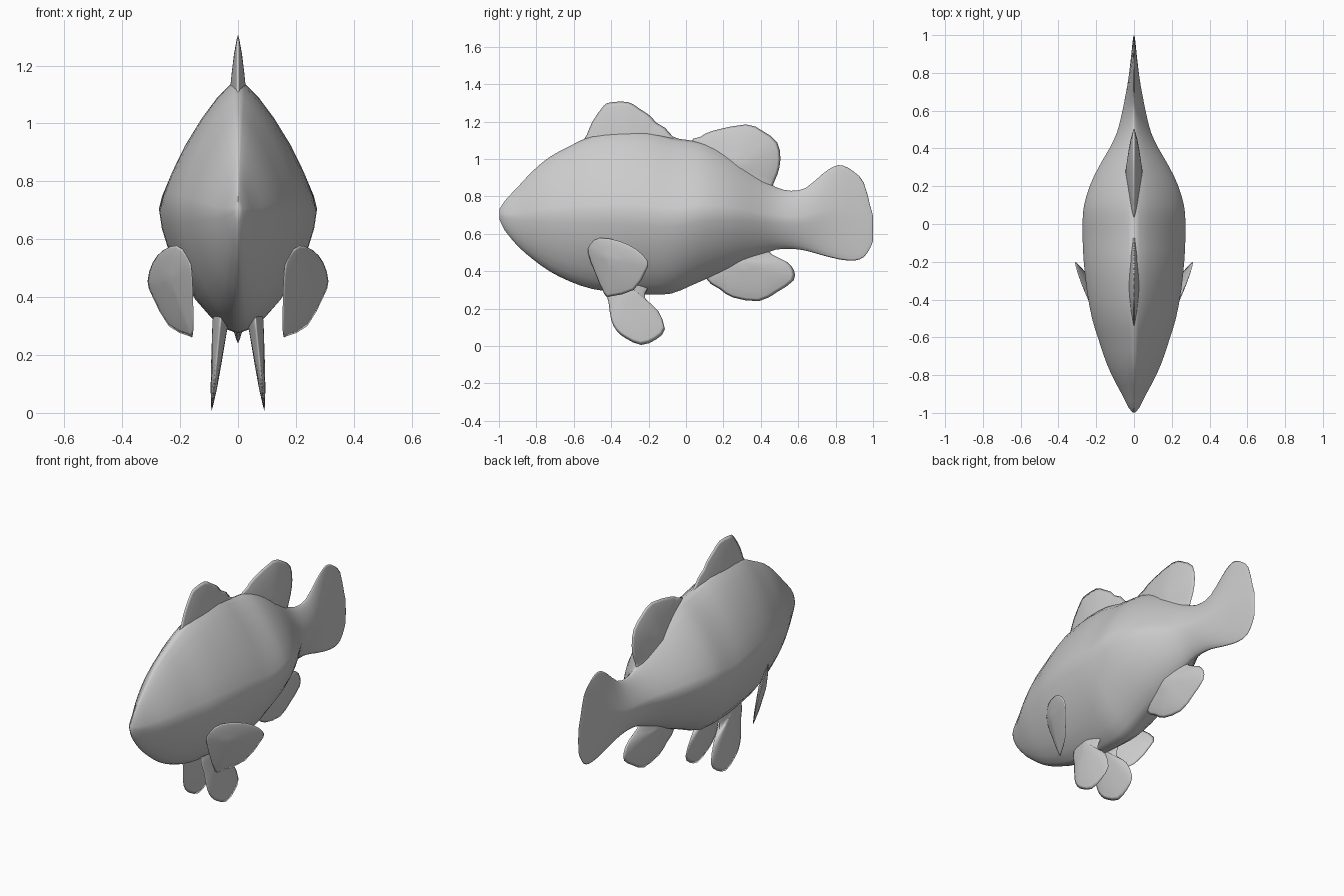
import bpy, bmesh, math

if "Cube" in bpy.data.objects:
    bpy.data.objects.remove(bpy.data.objects["Cube"])

grey = bpy.data.materials.new("fish grey")
grey.diffuse_color = (0.6, 0.6, 0.6, 1)
grey.use_nodes = True
grey.node_tree.nodes["Principled BSDF"].inputs["Base Color"].default_value = grey.diffuse_color


def finish(bm, name):
    bmesh.ops.recalc_face_normals(bm, faces=bm.faces[:])
    me = bpy.data.meshes.new(name)
    bm.to_mesh(me)
    bm.free()
    me.materials.append(grey)
    for p in me.polygons:
        p.use_smooth = True
    ob = bpy.data.objects.new(name, me)
    bpy.context.collection.objects.link(ob)
    return ob


def smooth_path(pts, n, closed=False):
    """Catmull-Rom points through pts."""
    out, m = [], len(pts)
    for i in range(m if closed else m - 1):
        if closed:
            q = [pts[(i + k) % m] for k in (-1, 0, 1, 2)]
        else:
            q = [pts[min(max(i + k, 0), m - 1)] for k in (-1, 0, 1, 2)]
        for j in range(n):
            t = j / n
            out.append(tuple(0.5 * (2 * b + (c - a) * t + (2 * a - 5 * b + 4 * c - d) * t * t
                                    + (3 * b - a - 3 * c + d) * t ** 3) for a, b, c, d in zip(*q)))
    if not closed:
        out.append(pts[-1])
    return out


# Body and tail: stations of (y, top z, bottom z, half width)
stations = [
    (-0.998, .73, .68, .006), (-.97, .775, .62, .03), (-.9, .85, .535, .065), (-.82, .935, .465, .108),
    (-.73, 1.01, .40, .148), (-.62, 1.07, .345, .185), (-.5, 1.125, .305, .222), (-.35, 1.15, .285, .25),
    (-.2, 1.145, .275, .266), (-.08, 1.115, .28, .272), (.02, 1.10, .32, .272), (.1, 1.085, .355, .264),
    (.2, 1.04, .395, .235), (.3, .975, .44, .188), (.4, .90, .485, .13), (.48, .85, .515, .092),
    (.56, .83, .52, .07), (.64, .845, .51, .053), (.73, .92, .485, .036), (.79, .96, .47, .027),
    (.84, .965, .46, .021), (.9, .93, .457, .014), (.95, .875, .475, .009), (.985, .75, .525, .005),
    (.999, .70, .56, .002)]
N = 28
bm = bmesh.new()
rings = []
for y, top, bot, w in smooth_path(stations, 2):
    zc, h = (top + bot) / 2, (top - bot) / 2
    ring = []
    for i in range(N):
        a = 2 * math.pi * i / N
        c, s = math.cos(a), math.sin(a)
        e = 2 / 1.32 if s > 0 else 2 / 1.55
        x = math.copysign(abs(c) ** e, c) * w if abs(c) > 1e-6 else 0
        ring.append(bm.verts.new((x, y, zc + math.copysign(abs(s) ** e, s) * h)))
    rings.append(ring)
for a, b in zip(rings, rings[1:]):
    for i in range(N):
        j = (i + 1) % N
        bm.faces.new((a[i], a[j], b[j], b[i]))
bm.faces.new(rings[0])
bm.faces.new(rings[-1])
finish(bm, "body_and_tail")


def fin(name, outline, hub, thick, plane=lambda y, z: 0, side=1):
    """Lens-shaped fin: thin at the outline, thickening towards the hub."""
    bm = bmesh.new()
    path = smooth_path(outline, 2, True)
    n = len(path)
    rim = [bm.verts.new((side * plane(y, z), y, z)) for y, z in path]
    for d in (1, -1):
        prev = rim
        for s in (.93, .75, .5, .25):
            t = thick * (0.25 * (1 - s ** 6) + 0.75 * (1 - s))
            cur = []
            for y, z in path:
                yy, zz = hub[0] + (y - hub[0]) * s, hub[1] + (z - hub[1]) * s
                cur.append(bm.verts.new((side * plane(yy, zz) + d * t, yy, zz)))
            for i in range(n):
                j = (i + 1) % n
                bm.faces.new((prev[i], prev[j], cur[j], cur[i]))
            prev = cur
        mid = bm.verts.new((side * plane(*hub) + d * thick, *hub))
        for i in range(n):
            bm.faces.new((prev[i], prev[(i + 1) % n], mid))
    return finish(bm, name)


# Fins on the centre line
fin("front_dorsal_fin", [(-.56, 1.06), (-.53, 1.13), (-.5, 1.2), (-.44, 1.285), (-.4, 1.303), (-.31, 1.305),
                         (-.25, 1.27), (-.19, 1.23), (-.16, 1.195), (-.11, 1.165), (-.07, 1.12), (0, 1.08),
                         (-.05, .95), (-.3, .9), (-.5, .95)], (-.31, 1.03), .036)
fin("rear_dorsal_fin", [(.02, 1.08), (.08, 1.12), (.14, 1.15), (.32, 1.185), (.41, 1.15), (.487, 1.09),
                        (.505, 1.0), (.49, .92), (.465, .86), (.47, .8), (.35, .8), (.15, .92)],
    (.28, .96), .045)
fin("anal_fin", [(.1, .37), (.18, .305), (.25, .26), (.39, .24), (.49, .29), (.575, .35), (.577, .405),
                 (.54, .45), (.46, .49), (.4, .55), (.3, .57), (.15, .5)], (.3, .45), .045)

# Paired fins
pectoral = [(-.525, .5), (-.515, .545), (-.46, .578), (-.36, .562), (-.27, .52), (-.205, .455), (-.215, .4),
            (-.28, .3), (-.4, .266), (-.435, .275), (-.49, .4)]
pelvic = [(-.43, .34), (-.415, .24), (-.4, .14), (-.37, .08), (-.32, .04), (-.24, .006), (-.16, .035),
          (-.113, .09), (-.15, .19), (-.205, .24), (-.22, .28), (-.18, .38), (-.3, .44)]
for side, label in ((1, "left"), (-1, "right")):
    fin(label + "_pectoral_fin", pectoral, (-.41, .46), .024,
        lambda y, z: .313 + .508 * y + .228 * z, side)
    fin(label + "_pelvic_fin", pelvic, (-.3, .32), .028,
        lambda y, z: .092 - .1 * z, side)
